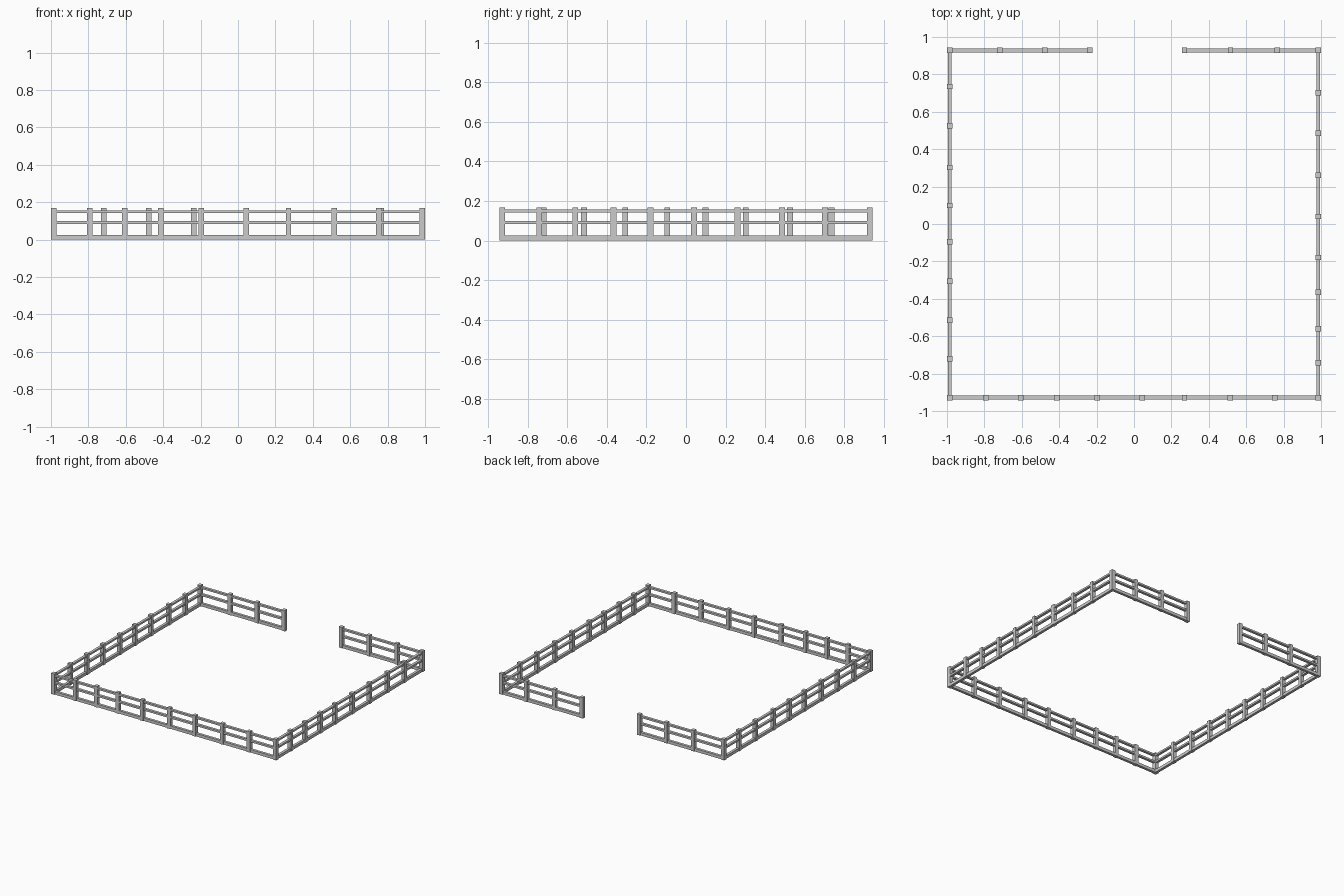
import bpy, bmesh
from mathutils import Matrix, Vector

if "Cube" in bpy.data.objects:
    bpy.data.objects.remove(bpy.data.objects["Cube"])

X, Y = 0.985, 0.928          # fence line
POST, HEIGHT = 0.029, 0.168  # post width and height
# rails: name, bottom z, top z
RAILS = [("bottom_rail", 0.001, 0.025), ("middle_rail", 0.084, 0.099), ("top_rail", 0.142, 0.156)]
RAIL_W = 0.021


def box(bm, lo, hi):
    lo, hi = Vector(lo), Vector(hi)
    m = Matrix.Translation((lo + hi) / 2) @ Matrix.Diagonal((*(hi - lo), 1))
    bmesh.ops.create_cube(bm, size=1, matrix=m)


def finish(bm, name):
    me = bpy.data.meshes.new(name)
    bm.to_mesh(me)
    bm.free()
    bpy.context.collection.objects.link(bpy.data.objects.new(name, me))


def posts(name, points):
    bm = bmesh.new()
    h = POST / 2
    for x, y in points:
        box(bm, (x - h, y - h, 0), (x + h, y + h, HEIGHT))
    finish(bm, name)


def rails(side, a, b):
    h = RAIL_W / 2
    for name, z0, z1 in RAILS:
        bm = bmesh.new()
        if a[1] == b[1]:
            box(bm, (a[0], a[1] - h, z0), (b[0], b[1] + h, z1))
        else:
            box(bm, (a[0] - h, a[1], z0), (b[0] + h, b[1], z1))
        finish(bm, f"{side}_{name}")


# Posts, spaced unevenly along each side
posts("corner_posts", [(sx * X, sy * Y) for sx in (-1, 1) for sy in (-1, 1)])
posts("front_posts", [(x, -Y) for x in (-0.793, -0.605, -0.414, -0.197, 0.044, 0.27, 0.514, 0.752)])
posts("back_posts", [(x, Y) for x in (-0.717, -0.477, -0.237, 0.27, 0.516, 0.765)])
posts("left_posts", [(-X, y) for y in (0.735, 0.526, 0.302, 0.099, -0.095, -0.307, -0.515, -0.72)])
posts("right_posts", [(X, y) for y in (0.702, 0.485, 0.26, 0.04, -0.179, -0.366, -0.56, -0.742)])

# Rails, leaving the gateway open at the back
rails("front", (-X, -Y), (X, -Y))
rails("left", (-X, -Y), (-X, Y))
rails("right", (X, -Y), (X, Y))
rails("back_left", (-X, Y), (-0.237, Y))
rails("back_right", (0.27, Y), (X, Y))
